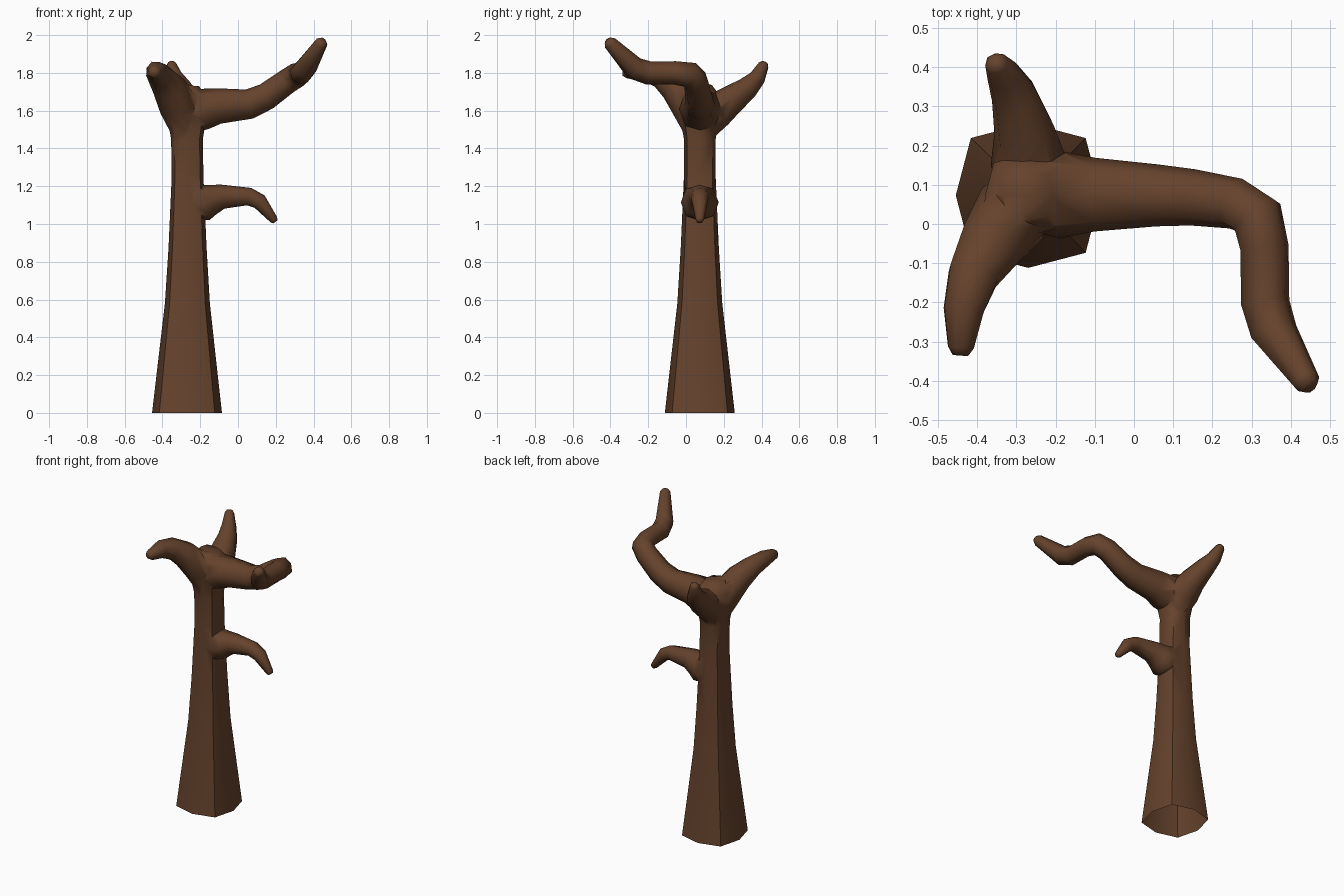
import bpy, bmesh, math
from mathutils import Vector

if "Cube" in bpy.data.objects:
    bpy.data.objects.remove(bpy.data.objects["Cube"])

SIDES = 8
bark = bpy.data.materials.new("bark")
bark.diffuse_color = (0.13, 0.055, 0.025, 1)
bark.use_nodes = True
bark.node_tree.nodes["Principled BSDF"].inputs["Base Color"].default_value = bark.diffuse_color


def limb(name, path, ref, diag=1.06, tip=True):
    """Closed eight-sided tube through (x, y, z, radius) stations."""
    pts = [Vector(p[:3]) for p in path]
    rad = [p[3] for p in path]
    if tip:  # blunt rounded end
        d = (pts[-1] - pts[-2]).normalized()
        pts.append(pts[-1] + d * rad[-1] * 0.6)
        rad.append(rad[-1] * 0.6)
    bm = bmesh.new()
    rings = []
    u = Vector(ref)
    for i, (p, r) in enumerate(zip(pts, rad)):
        t = Vector()
        if i > 0:
            t += (p - pts[i - 1]).normalized()
        if i < len(pts) - 1:
            t += (pts[i + 1] - p).normalized()
        t.normalize()
        u = (u - t * u.dot(t)).normalized()
        v = t.cross(u)
        ring = []
        for k in range(SIDES):
            a = 2 * math.pi * k / SIDES
            q = r * (diag if k % 2 else 1.0)
            ring.append(bm.verts.new(p + (u * math.cos(a) + v * math.sin(a)) * q))
        rings.append(ring)
    for a, b in zip(rings, rings[1:]):
        for k in range(SIDES):
            n = (k + 1) % SIDES
            bm.faces.new((a[k], a[n], b[n], b[k]))
    bm.faces.new(rings[0][::-1])
    bm.faces.new(rings[-1])
    bmesh.ops.recalc_face_normals(bm, faces=bm.faces)
    me = bpy.data.meshes.new(name)
    bm.to_mesh(me)
    bm.free()
    me.materials.append(bark)
    ob = bpy.data.objects.new(name, me)
    bpy.context.collection.objects.link(ob)
    return ob


# Trunk, flared at foot and fork
trunk = limb("tree_trunk", [
    (-0.27, 0.073, 0.0, 0.185), (-0.268, 0.073, 0.58, 0.119),
    (-0.267, 0.073, 0.87, 0.101), (-0.267, 0.073, 1.25, 0.084),
    (-0.27, 0.073, 1.45, 0.084), (-0.27, 0.073, 1.58, 0.107),
    (-0.275, 0.073, 1.68, 0.105), (-0.27, 0.073, 1.735, 0.065)],
    (1, 0, 0), diag=1.12, tip=False)

# Branches
branches = [
    limb("front_branch", [
        (-0.275, 0.07, 1.46, 0.06), (-0.31, 0.03, 1.62, 0.1),
        (-0.365, -0.05, 1.725, 0.085), (-0.41, -0.13, 1.785, 0.067),
        (-0.435, -0.22, 1.808, 0.053), (-0.442, -0.315, 1.805, 0.034)],
        (0, 0, 1)),
    limb("long_branch", [
        (-0.275, 0.075, 1.56, 0.09), (-0.19, 0.075, 1.61, 0.112),
        (-0.1, 0.075, 1.625, 0.094), (0.06, 0.073, 1.635, 0.079),
        (0.15, 0.068, 1.675, 0.072), (0.26, 0.052, 1.755, 0.066),
        (0.315, 0.02, 1.79, 0.066), (0.333, -0.06, 1.80, 0.06),
        (0.335, -0.2, 1.80, 0.06), (0.357, -0.275, 1.825, 0.058),
        (0.44, -0.402, 1.958, 0.034)],
        (0, 0, 1)),
    limb("back_branch", [
        (-0.268, 0.075, 1.47, 0.06), (-0.266, 0.15, 1.595, 0.1),
        (-0.28, 0.24, 1.658, 0.078), (-0.305, 0.325, 1.72, 0.06),
        (-0.332, 0.378, 1.775, 0.044), (-0.352, 0.41, 1.84, 0.029)],
        (0, 0, 1)),
    limb("low_branch", [
        (-0.26, 0.073, 1.08, 0.07), (-0.185, 0.073, 1.115, 0.1),
        (-0.14, 0.073, 1.128, 0.082), (-0.08, 0.073, 1.145, 0.064),
        (0.06, 0.073, 1.145, 0.047), (0.115, 0.073, 1.118, 0.042),
        (0.19, 0.073, 1.022, 0.022)],
        (0, 0, 1)),
]

# Merge the branches into the trunk
bpy.context.view_layer.objects.active = trunk
trunk.select_set(True)
for b in branches:
    m = trunk.modifiers.new("join", 'BOOLEAN')
    m.operation = 'UNION'
    m.solver = 'EXACT'
    m.object = b
    bpy.ops.object.modifier_apply(modifier=m.name)
    bpy.data.objects.remove(b, do_unlink=True)

# Open the foot of the trunk
bm = bmesh.new()
bm.from_mesh(trunk.data)
foot = [f for f in bm.faces if all(v.co.z < 1e-3 for v in f.verts)]
bmesh.ops.delete(bm, geom=foot, context='FACES')
bmesh.ops.remove_doubles(bm, verts=bm.verts, dist=0.003)
bm.to_mesh(trunk.data)
bm.free()

bpy.ops.object.shade_smooth_by_angle(angle=math.radians(60))
